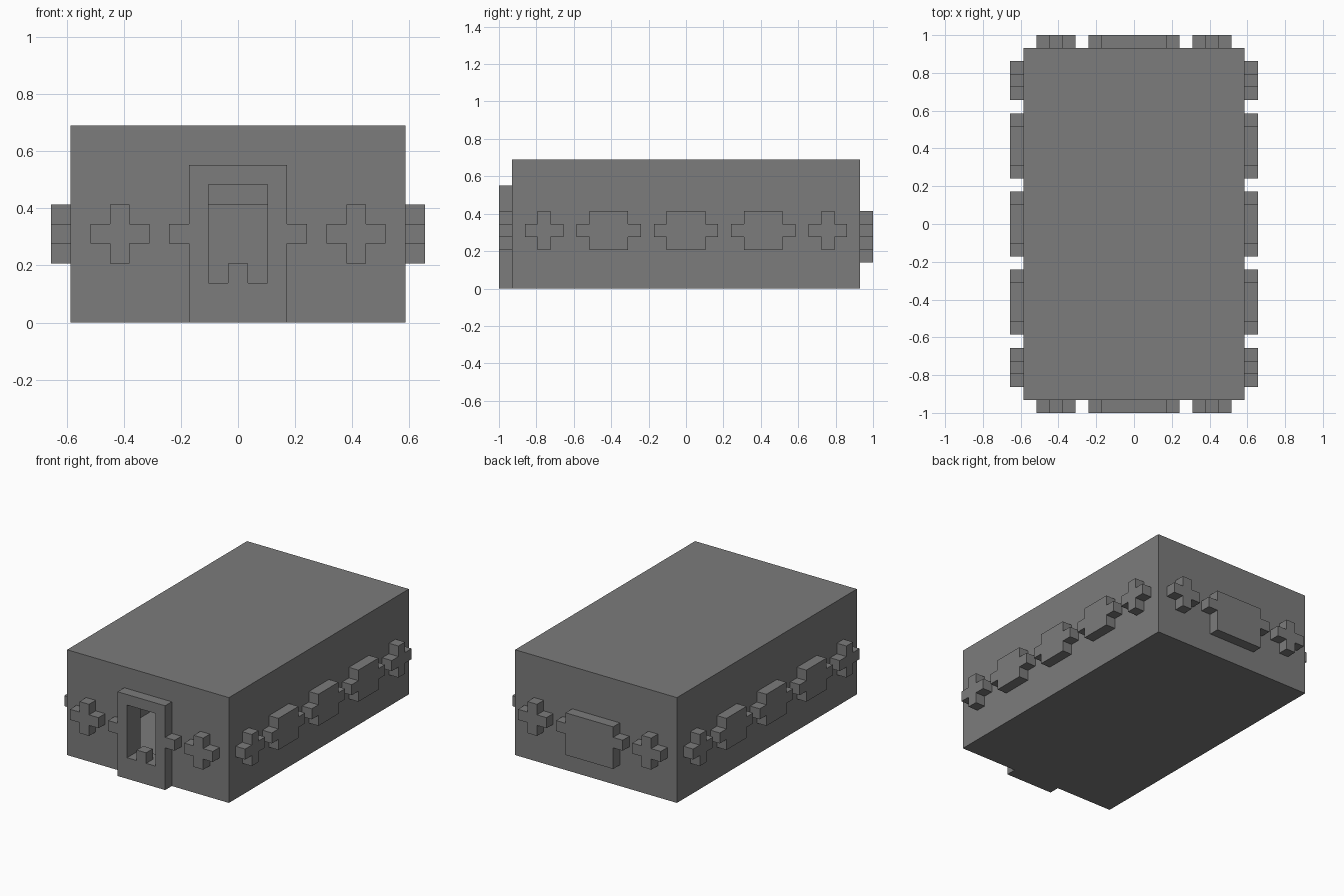
import bpy
import bmesh
from mathutils import Matrix, Vector
from math import radians

cube = bpy.data.objects.get("Cube")
if cube:
    bpy.data.objects.remove(cube, do_unlink=True)

U = 1 / 29                      # one block of the grid
HALF_X, HALF_Y, HEIGHT = 17, 27, 20
WALL, RELIEF = 2, 2

stone = bpy.data.materials.new("grey stone")
stone.use_nodes = True
stone.diffuse_color = (0.2, 0.2, 0.2, 1)
bsdf = next(n for n in stone.node_tree.nodes if n.type == "BSDF_PRINCIPLED")
bsdf.inputs["Base Color"].default_value = (0.2, 0.2, 0.2, 1)


def add_object(name, bm):
    bmesh.ops.recalc_face_normals(bm, faces=bm.faces)
    bmesh.ops.scale(bm, vec=(U, U, U), verts=bm.verts)
    mesh = bpy.data.meshes.new(name)
    bm.to_mesh(mesh)
    bm.free()
    mesh.materials.append(stone)
    obj = bpy.data.objects.new(name, mesh)
    bpy.context.collection.objects.link(obj)
    return obj


def box(name, low, high):
    low, high = Vector(low), Vector(high)
    bm = bmesh.new()
    bmesh.ops.create_cube(bm, size=1)
    bmesh.ops.scale(bm, vec=high - low, verts=bm.verts)
    bmesh.ops.translate(bm, vec=(low + high) / 2, verts=bm.verts)
    return add_object(name, bm)


def relief(name, outline, distance, turn):
    """Extrude an outline from the wall facing -y, then turn it to its side."""
    bm = bmesh.new()
    face = bm.faces.new([bm.verts.new((x, -distance, z)) for x, z in outline])
    out = bmesh.ops.extrude_face_region(bm, geom=[face])
    moved = [v for v in out["geom"] if isinstance(v, bmesh.types.BMVert)]
    bmesh.ops.translate(bm, vec=(0, -RELIEF, 0), verts=moved)
    bmesh.ops.rotate(bm, cent=(0, 0, 0), verts=bm.verts,
                     matrix=Matrix.Rotation(radians(turn), 3, "Z"))
    return add_object(name, bm)


def cross(centre, core, bottom, top):
    """Block of half width core, with an arm at mid height on each side."""
    arm = core + 2
    right = [(core, bottom), (core, 8), (arm, 8), (arm, 10), (core, 10), (core, top)]
    left = [(-x, z) for x, z in reversed(right)]
    return [(centre + x, z) for x, z in right + left]


def cut(obj, cutter):
    mod = obj.modifiers.new("cut", "BOOLEAN")
    mod.operation = "DIFFERENCE"
    mod.solver = "EXACT"
    mod.object = cutter
    bpy.context.view_layer.objects.active = obj
    bpy.ops.object.modifier_apply(modifier=mod.name)


# Hollow main block and door frame
body = box("main_block", (-HALF_X, -HALF_Y, 0), (HALF_X, HALF_Y, HEIGHT))
frame = relief("door_frame", cross(0, 5, 0, 16), HALF_Y, 0)

room = box("room_cutter", (WALL - HALF_X, WALL - HALF_Y, 0.3),
           (HALF_X - WALL, HALF_Y - WALL, HEIGHT - WALL))
doorway = box("doorway_cutter", (-3, -HALF_Y - 4, 4), (3, -HALF_Y + 4, 14))
niche = box("niche_cutter", (-3, HALF_Y - 4, 4), (3, HALF_Y + 1, 12))
for cutter in (room, doorway, niche):
    cut(body, cutter)
cut(frame, doorway)
for cutter in (room, doorway, niche):
    bpy.data.objects.remove(cutter, do_unlink=True)

# Small post in the doorway
box("doorway_post", (-1, -HALF_Y - RELIEF, 4), (1, -HALF_Y, 6))

# Back plate
relief("back_plate", cross(0, 5, 4, 12), HALF_Y, 180)

# Crosses either side of the door and the back plate
for side, turn in (("front", 0), ("back", 180)):
    for centre in (-12, 12):
        relief(side + "_cross", cross(centre, 1, 6, 12), HALF_Y, turn)

# Row of wide blocks with a cross at each end, on both long walls
for side, turn in (("left", 90), ("right", -90)):
    for centre in (-12, 0, 12):
        relief(side + "_wide_block", cross(centre, 3, 6, 12), HALF_X, turn)
    for centre in (-22, 22):
        relief(side + "_cross", cross(centre, 1, 6, 12), HALF_X, turn)
